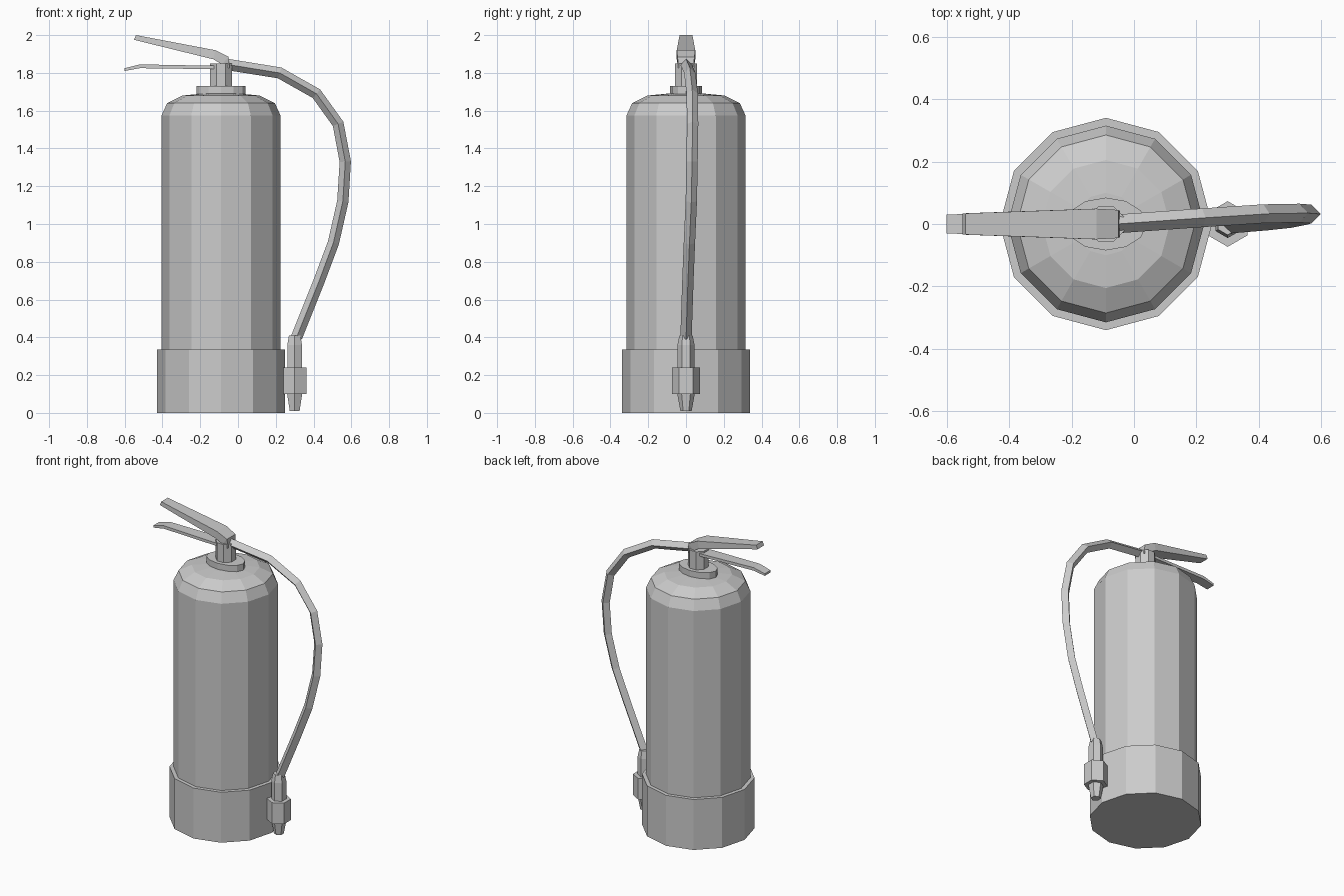
import bpy, math
from mathutils import Vector

cube = bpy.data.objects.get("Cube")
if cube:
    bpy.data.objects.remove(cube, do_unlink=True)

grey = bpy.data.materials.new("plain grey")
grey.use_nodes = True
colour = (0.6, 0.6, 0.6, 1)
grey.diffuse_color = colour
grey.node_tree.nodes["Principled BSDF"].inputs["Base Color"].default_value = colour


def make(name, verts, faces):
    mesh = bpy.data.meshes.new(name)
    mesh.from_pydata(verts, [], faces)
    mesh.materials.append(grey)
    obj = bpy.data.objects.new(name, mesh)
    bpy.context.collection.objects.link(obj)
    return obj


def skin(name, rings):
    """Join equal rings of points into a closed, capped tube."""
    n = len(rings[0])
    faces = [(r * n + i, r * n + (i + 1) % n, (r + 1) * n + (i + 1) % n, (r + 1) * n + i)
             for r in range(len(rings) - 1) for i in range(n)]
    last = (len(rings) - 1) * n
    faces += [tuple(reversed(range(n))), tuple(range(last, last + n))]
    return make(name, [p for ring in rings for p in ring], faces)


def lathe(name, x, profile, sides, turn=0, squash=1):
    """Upright faceted solid from (radius, height) pairs."""
    angles = [turn + math.tau * i / sides for i in range(sides)]
    return skin(name, [[(x + r * math.cos(a), squash * r * math.sin(a), z) for a in angles]
                       for r, z in profile])


def bar(name, sections):
    """Bar along x from (x top, z top, x bottom, z bottom, half width)."""
    return skin(name, [[(xt, -w, zt), (xt, w, zt), (xb, w, zb), (xb, -w, zb)]
                       for xt, zt, xb, zb, w in sections])


def hose(name, path, radius):
    """Four-sided tube with its ridges in the bending plane and across it."""
    pts = [Vector(p) for p in path]
    rings = []
    for i, p in enumerate(pts):
        ahead = (pts[min(i + 1, len(pts) - 1)] - pts[max(i - 1, 0)]).normalized()
        out = Vector((0, 1, 0)).cross(ahead).normalized()
        side = ahead.cross(out)
        rings.append([p + radius * d for d in (out, side, -out, -side)])
    return skin(name, rings)


TANK_X = -0.09

# Tank, foot and neck
lathe("tank", TANK_X, [(0.315, 0.3), (0.315, 1.575), (0.285, 1.64), (0.205, 1.68), (0.1, 1.69)], 12)
lathe("foot_band", TANK_X, [(0.34, 0), (0.34, 0.335), (0.31, 0.335)], 12)
lathe("neck_collar", TANK_X, [(0.13, 1.675), (0.13, 1.73)], 12, squash=0.65)
lathe("valve", TANK_X, [(0.062, 1.72), (0.062, 1.85)], 8, turn=math.pi / 8)

# Squeeze lever and carrying handle
bar("upper_lever", [(-0.54, 2.0, -0.55, 1.975, 0.034), (-0.12, 1.92, -0.13, 1.872, 0.049),
                    (-0.05, 1.885, -0.085, 1.845, 0.045), (-0.045, 1.84, -0.075, 1.835, 0.04)])
bar("lower_handle", [(-0.6, 1.825, -0.6, 1.81, 0.03), (-0.52, 1.845, -0.52, 1.825, 0.033),
                     (-0.15, 1.838, -0.15, 1.82, 0.043), (-0.045, 1.845, -0.045, 1.825, 0.043)])

# Hose and nozzle
hose("hose", [(-0.06, 0, 1.845), (0.22, 0.02, 1.8), (0.415, 0.033, 1.69), (0.53, 0.035, 1.53),
              (0.568, 0.032, 1.33), (0.555, 0.028, 1.12), (0.505, 0.018, 0.9),
              (0.43, 0.01, 0.7), (0.31, 0, 0.4)], 0.03)
lathe("nozzle_tip", 0.3, [(0.03, 0.01), (0.046, 0.1)], 6, turn=math.pi / 6)
lathe("nozzle_collar", 0.3, [(0.073, 0.1), (0.073, 0.24)], 6, turn=math.pi / 6)
lathe("nozzle_stem", 0.3, [(0.045, 0.24), (0.045, 0.36), (0.035, 0.41)], 6, turn=math.pi / 6)
